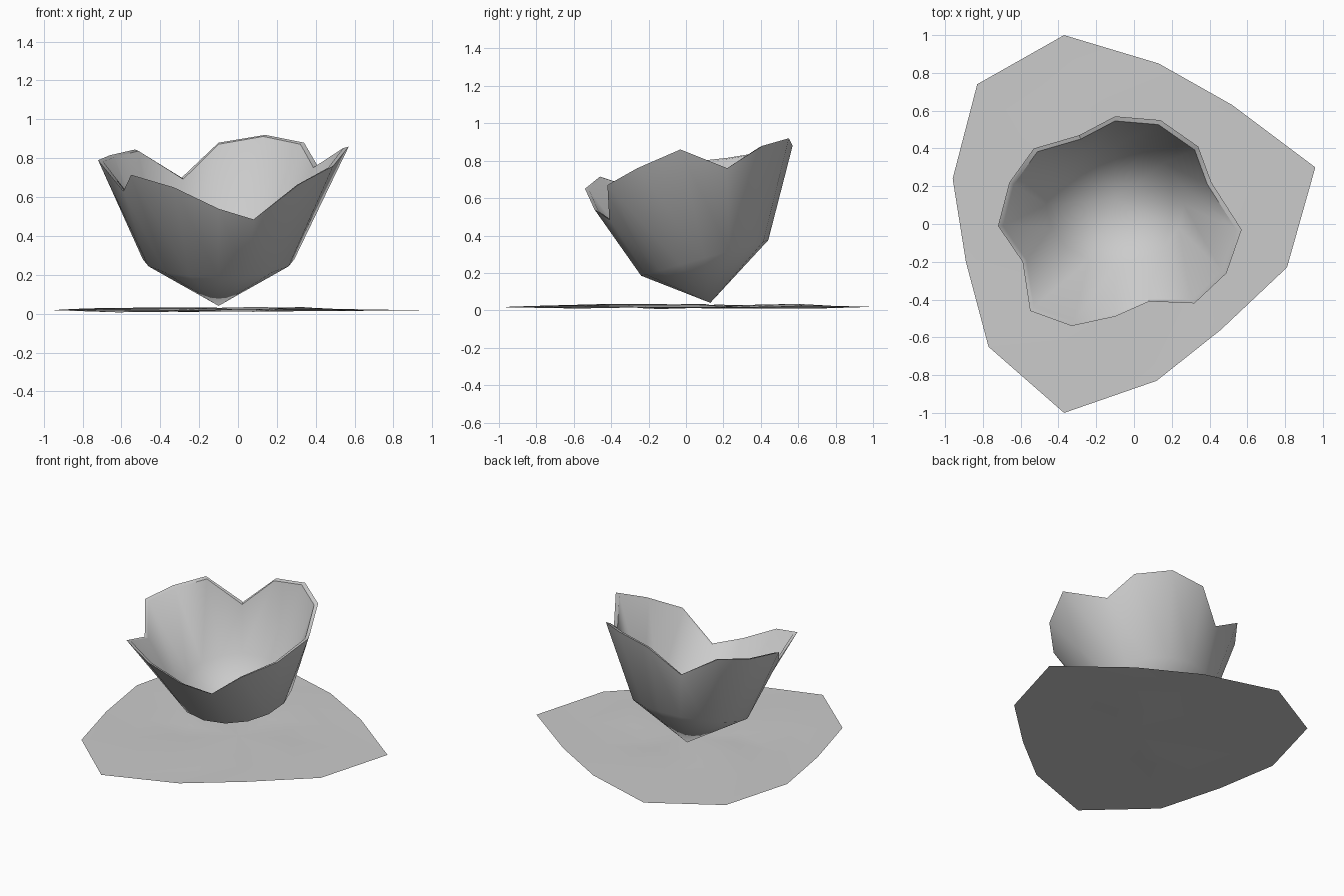
import bpy, bmesh
from math import sin, cos, tau

if "Cube" in bpy.data.objects:
    bpy.data.objects.remove(bpy.data.objects["Cube"])


def finish(name, bm, angle):
    bmesh.ops.recalc_face_normals(bm, faces=bm.faces)
    mesh = bpy.data.meshes.new(name)
    bm.to_mesh(mesh)
    bm.free()
    ob = bpy.data.objects.new(name, mesh)
    bpy.context.collection.objects.link(ob)
    bpy.ops.object.select_all(action='DESELECT')
    ob.select_set(True)
    bpy.context.view_layer.objects.active = ob
    bpy.ops.object.shade_smooth_by_angle(angle=angle)
    return ob


def bridge(bm, a, b):
    n = len(a)
    for i in range(n):
        j = (i + 1) % n
        bm.faces.new((a[i], a[j], b[j], b[i]))


def fan(bm, ring, tip):
    n = len(ring)
    for i in range(n):
        bm.faces.new((ring[i], ring[(i + 1) % n], tip))


# Leaf pad: thin, slightly wavy twelve-sided sheet
outline = [(.96, .30), (.52, .63), (.13, .85), (-.37, 1), (-.83, .74), (-.96, .24),
           (-.89, -.20), (-.77, -.65), (-.37, -1), (.12, -.83), (.46, -.56), (.81, -.23)]
bm = bmesh.new()
rings = []
for s, amp in ((1, .004), (.7, .014), (.35, .012)):
    rings.append([bm.verts.new((x * s, y * s, .021 + amp * sin(2.3 * i + 5 * s)))
                  for i, (x, y) in enumerate(outline)])
bridge(bm, rings[0], rings[1])
bridge(bm, rings[1], rings[2])
fan(bm, rings[2], bm.verts.new((0, 0, .012)))
for f in bm.faces:
    f.normal_update()
pad = finish("leaf_pad", bm, .6)
if pad.data.polygons[0].normal.z < 0:
    pad.data.flip_normals()

# Flower cup: petal rim, tilted lower ring and pointed base, in two skins
rim = [(.57, -.03, .86), (.41, .22, .76), (.34, .41, .88), (.14, .55, .92),
       (-.10, .57, .88), (-.29, .47, .70), (-.53, .40, .845), (-.66, .22, .815),
       (-.72, -.01, .79), (-.59, -.20, .63), (-.55, -.46, .715), (-.33, -.54, .65),
       (-.10, -.49, .54), (.08, -.41, .485), (.32, -.42, .67), (.49, -.26, .76)]
bm = bmesh.new()
tops = []
for scale, inset, drop, tip in ((1, 0, 0, .04), (.957, .025, .008, .07)):
    top = [bm.verts.new((-.1 + (x + .1) * scale, y * scale, z - drop)) for x, y, z in rim]
    low = []
    for i in range(16):
        a = tau * i / 16
        low.append(bm.verts.new((-.1 + (.39 - inset) * cos(a), .10 + (.34 - inset) * sin(a),
                                 .28 + .095 * sin(a) + inset * .5)))
    bridge(bm, top, low)
    fan(bm, low, bm.verts.new((-.1, .13, tip)))
    tops.append(top)
bridge(bm, tops[0], tops[1])
finish("flower_cup", bm, .9)
